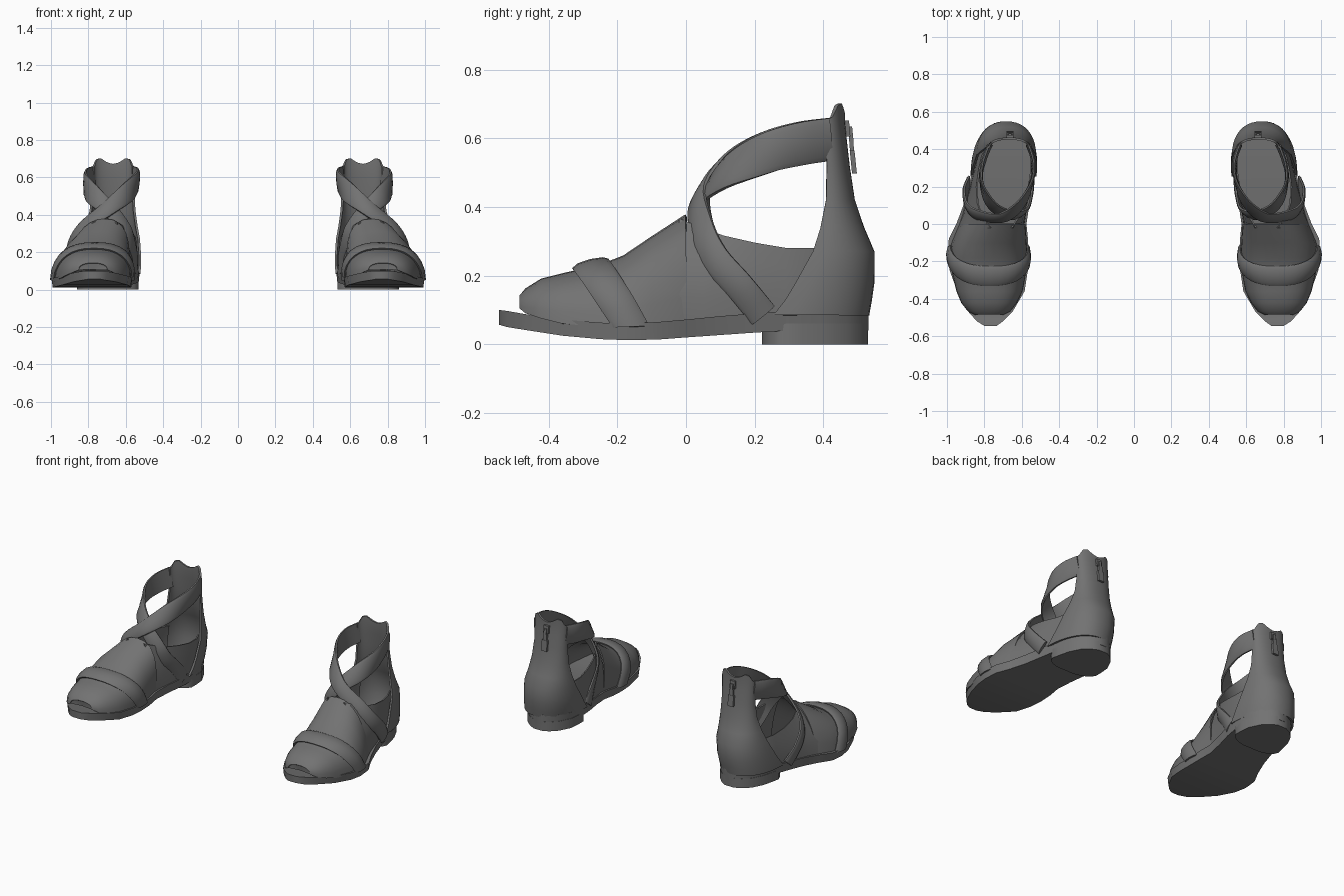
import bpy, bmesh, math
from mathutils import Vector

cube = bpy.data.objects.get("Cube")
if cube:
    bpy.data.objects.remove(cube, do_unlink=True)

grey = bpy.data.materials.new("dark grey leather")
grey.use_nodes = True
COL = (0.17, 0.17, 0.17, 1)
grey.diffuse_color = COL
bsdf = next(n for n in grey.node_tree.nodes if n.type == 'BSDF_PRINCIPLED')
bsdf.inputs["Base Color"].default_value = COL
bsdf.inputs["Roughness"].default_value = 0.7


def lookup(table, y):
    """Linear interpolation of the table's columns at position y."""
    if y <= table[0][0]:
        return table[0][1:]
    for a, b in zip(table, table[1:]):
        if y <= b[0]:
            f = (y - a[0]) / (b[0] - a[0])
            return [p + (q - p) * f for p, q in zip(a[1:], b[1:])]
    return table[-1][1:]


def loft(name, rings, closed=False, thick=0.0, angle=40):
    """Skin rows of points; closed rings get end caps, open sheets get thickness.
    Mirrored across x to make the pair."""
    bm = bmesh.new()
    rows = [[bm.verts.new(p) for p in r] for r in rings]
    n = len(rows[0])
    for a, b in zip(rows, rows[1:]):
        for i in range(n if closed else n - 1):
            j = (i + 1) % n
            bm.faces.new((a[i], a[j], b[j], b[i]))
    if closed:
        bm.faces.new(rows[0])
        bm.faces.new(rows[-1])
    bmesh.ops.recalc_face_normals(bm, faces=bm.faces)
    me = bpy.data.meshes.new(name)
    bm.to_mesh(me)
    bm.free()
    ob = bpy.data.objects.new(name, me)
    bpy.context.collection.objects.link(ob)
    me.materials.append(grey)
    bpy.ops.object.select_all(action='DESELECT')
    ob.select_set(True)
    bpy.context.view_layer.objects.active = ob
    if thick:
        s = ob.modifiers.new("thickness", 'SOLIDIFY')
        s.thickness, s.offset = thick, 0
        bpy.ops.object.modifier_apply(modifier=s.name)
    bpy.ops.object.shade_smooth_by_angle(angle=math.radians(angle))
    ob.modifiers.new("pair", 'MIRROR').use_mirror_merge = False
    return ob


# Sole: y, inner x, outer x, bottom z, top z
SOLE = [(-.545, .735, .80, .057, .10), (-.52, .70, .84, .05, .097),
        (-.47, .65, .885, .042, .088), (-.36, .585, .945, .025, .072),
        (-.25, .568, .985, .015, .063), (-.17, .565, .997, .012, .06),
        (-.08, .567, .99, .014, .065), (0, .575, .95, .02, .072),
        (.1, .56, .912, .027, .082), (.2, .538, .885, .034, .09),
        (.3, .525, .86, .04, .097), (.4, .535, .835, .04, .101),
        (.47, .57, .80, .04, .103), (.51, .61, .755, .04, .104),
        (.532, .65, .71, .04, .105)]
loft("sole", [[(xl, y, zt), (xr, y, zt), (xr - .006, y, zb), (xl + .006, y, zb)]
              for y, xl, xr, zb, zt in SOLE], closed=True)

# Heel block with a rounded front
heel = []
for y, inset in ((.222, .11), (.235, .06), (.255, .025), (.285, .004), (.34, .002),
                 (.4, .002), (.47, .002), (.51, .002), (.53, .002)):
    xl, xr = lookup(SOLE, y)[:2]
    heel.append([(xl + inset, y, .06), (xr - inset, y, .06),
                 (xr - inset, y, 0), (xl + inset, y, 0)])
loft("heel_block", heel, closed=True)

# Vamp: y, inner x, outer x, base z, top z, sideways lean of the crest
VAMP = [(-.482, .70, .85, .105, .14, 0), (-.465, .665, .885, .09, .16, 0),
        (-.42, .63, .92, .075, .188, 0), (-.36, .60, .945, .06, .203, 0),
        (-.25, .58, .972, .05, .228, -.01), (-.18, .578, .98, .05, .256, -.02),
        (-.1, .58, .972, .052, .31, -.03), (0, .592, .93, .06, .375, -.05)]


def dome(y, t, grow=0.0):
    xl, xr, zb, zt, lean = lookup(VAMP, y)
    c, s = math.cos(t), max(0.0, math.sin(t))
    x = (xl + xr) / 2 - ((xr - xl) / 2 + grow) * math.copysign(abs(c) ** .85, c) + lean * s
    return (x, y, zb + (zt - zb + grow) * s ** .85)


ARC = [math.pi * i / 16 for i in range(17)]
loft("vamp", [[dome(r[0], t) for t in ARC] for r in VAMP], thick=.008)
loft("toe_cap", [[dome(-.482, t) for t in ARC],
                 [(.775, -.478, .108)] * 17], angle=60)

# Toe strap, slanting back towards the sole, gently padded
rows = []
for f, g in ((0, .007), (.15, .017), (.5, .021), (.85, .017), (1, .007)):
    rows.append([dome(-.21 + .1 * f - .118 * math.sin(t) ** .8 if 0 < t < 3.14
                      else -.21 + .1 * f, t, g) for t in ARC])
loft("toe_strap", rows, thick=.012)

# Low side walls: y, base x, rim x, rim z
OUTER = [(-.02, .935, .765, .365), (.05, .912, .815, .335), (.11, .898, .835, .315),
         (.2, .872, .84, .295), (.29, .85, .828, .28), (.36, .838, .812, .28),
         (.42, .80, .785, .28)]
INNER = [(-.02, .592, .655, .365), (.05, .582, .61, .335), (.11, .567, .585, .315),
         (.2, .549, .563, .295), (.29, .537, .55, .28), (.36, .538, .55, .28),
         (.42, .565, .575, .28)]
for name, side in (("outer_side_wall", OUTER), ("inner_side_wall", INNER)):
    loft(name, [[(xb + (xr - xb) * f ** 2, y, .07 + (z - .07) * f)
                 for f in (0, .25, .5, .75, 1)] for y, xb, xr, z in side], thick=.008)

# Heel counter: z, back y, front y, inner x, outer x
COUNTER = [(.085, .528, .255, .528, .868), (.13, .536, .29, .524, .862),
           (.18, .543, .32, .524, .852), (.27, .543, .37, .53, .835),
           (.34, .513, .392, .543, .81), (.42, .486, .408, .554, .788),
           (.52, .471, .41, .56, .775), (.60, .462, .408, .56, .775),
           (.65, .457, .406, .56, .775)]


def counter_row(z, yb, yf, xl, xr, lift=False):
    row = []
    for i in range(21):
        t = math.pi * i / 20
        c, s = math.cos(t), max(0, math.sin(t))
        u = abs(i - 10) / 10
        # two-lobed top edge
        up = lookup([(0, .022), (.15, .028), (.4, .052), (.6, .046), (.8, .012), (1, .003)], u)[0]
        row.append(((xl + xr) / 2 - (xr - xl) / 2 * math.copysign(abs(c) ** .9, c),
                    yf + (yb - yf) * s ** .9, z + (up if lift else 0)))
    return row


loft("heel_counter", [counter_row(*r) for r in COUNTER]
     + [counter_row(*COUNTER[-1], lift=True)], thick=.012, angle=50)


def spline(pts, steps=5):
    """Smooth path through the points (all columns)."""
    P = [pts[0]] + pts + [pts[-1]]
    out = []
    for i in range(1, len(P) - 2):
        for k in range(steps):
            t = k / steps
            out.append([.5 * (2 * b + (c - a) * t + (2 * a - 5 * b + 4 * c - d) * t * t
                              + (3 * b - a - 3 * c + d) * t ** 3)
                        for a, b, c, d in zip(*P[i - 1:i + 3])])
    return out + [list(pts[-1])]


def strap(name, pts):
    """Padded ribbon; columns are x, y, z, width, upward tilt."""
    path = spline(pts)
    pos = [Vector(p[:3]) for p in path]
    rings = []
    for i, p in enumerate(path):
        tan = (pos[min(i + 1, len(pos) - 1)] - pos[max(i - 1, 0)]).normalized()
        n = Vector((p[0] - .69, p[1] - .24, 0)).normalized() + Vector((0, 0, p[4]))
        n = (n - tan * n.dot(tan)).normalized()
        w = tan.cross(n) * p[3] / 2
        rings.append([pos[i] + w * a + n * b for a, b in
                      ((-1, -.006), (-1, .003), (-.75, .011), (0, .014),
                       (.75, .011), (1, .003), (1, -.006))])
    loft(name, rings, closed=True)


# Crossed ankle straps
strap("outer_to_inner_strap", [
    (.882, .225, .085, .085, .1), (.902, .155, .17, .085, .2), (.885, .085, .25, .085, .4),
    (.825, .045, .335, .085, .6), (.70, .035, .43, .085, .6), (.605, .11, .505, .10, .3),
    (.55, .23, .56, .115, .05), (.54, .33, .585, .125, 0), (.565, .42, .597, .125, 0)])
strap("inner_to_outer_strap", [
    (.545, .225, .085, .085, .1), (.558, .155, .17, .085, .1), (.578, .085, .25, .085, .3),
    (.61, .052, .33, .085, .5), (.68, .05, .42, .085, .6), (.765, .11, .495, .10, .3),
    (.812, .23, .555, .115, .05), (.803, .33, .583, .125, 0), (.77, .42, .597, .125, 0)])


def block(name, x, w, low, high, d):
    """Small bar between two (y, z) points, w wide and d deep."""
    loft(name, [[(x - w, y - d, z), (x + w, y - d, z), (x + w, y + d, z), (x - w, y + d, z)]
                for y, z in (low, high)], closed=True)


# Zip at the back of the heel
block("zip_slider", .663, .018, (.470, .605), (.466, .652), .009)
block("zip_loop", .663, .009, (.482, .595), (.478, .635), .006)
block("zip_pull_top", .663, .013, (.484, .56), (.481, .60), .006)
block("zip_pull", .663, .019, (.491, .497), (.484, .565), .007)
